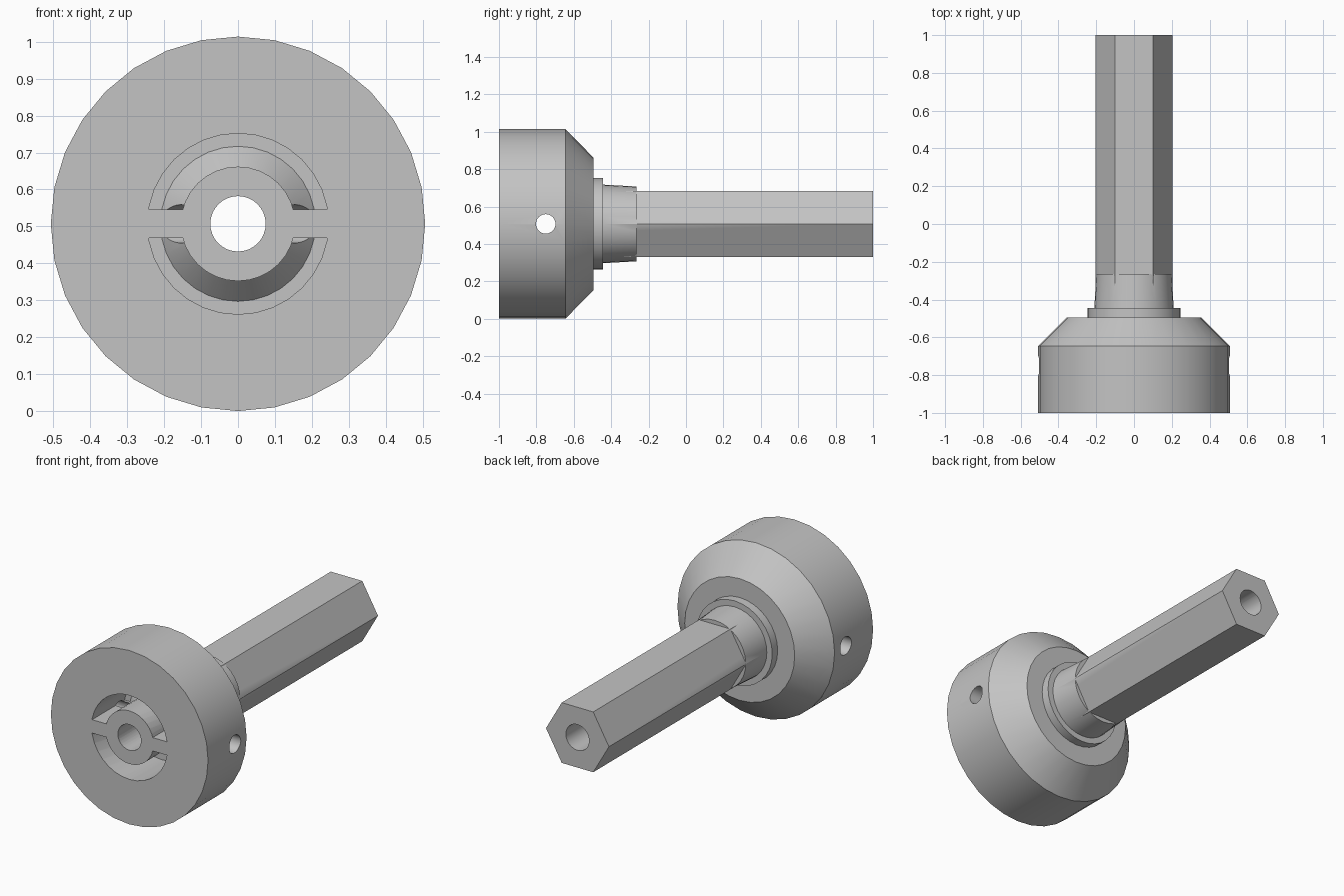
import bpy, bmesh, math
from mathutils import Matrix, Vector

cube = bpy.data.objects.get("Cube")
if cube:
    bpy.data.objects.remove(cube, do_unlink=True)

AXIS_Z = 0.507   # height of the turning axis
HEX_R = 0.203    # corner radius of the shank

steel = bpy.data.materials.new("grey steel")
steel.use_nodes = True
colour = (0.55, 0.55, 0.55, 1)
steel.diffuse_color = colour
steel.node_tree.nodes["Principled BSDF"].inputs["Base Color"].default_value = colour


def finish(name, bm):
    bmesh.ops.recalc_face_normals(bm, faces=bm.faces)
    mesh = bpy.data.meshes.new(name)
    bm.to_mesh(mesh)
    bm.free()
    mesh.materials.append(steel)
    obj = bpy.data.objects.new(name, mesh)
    bpy.context.collection.objects.link(obj)
    return obj


def lathe(name, profile, sides):
    """Turn a closed (radius, y) profile around the long axis."""
    bm = bmesh.new()
    verts = [bm.verts.new((0, y, AXIS_Z + r)) for r, y in profile]
    edges = [bm.edges.new((a, b)) for a, b in zip(verts, verts[1:] + verts[:1])]
    bmesh.ops.spin(bm, geom=verts + edges, cent=(0, 0, AXIS_Z), axis=(0, 1, 0),
                   angle=math.tau, steps=sides, use_merge=True)
    bmesh.ops.remove_doubles(bm, verts=bm.verts, dist=1e-5)
    loose = [e for e in bm.edges if not e.link_faces]
    bmesh.ops.delete(bm, geom=loose, context='EDGES')
    return finish(name, bm)


def rod(name, radius, start, end, sides, direction, offset=(0, 0), turn=0):
    """Prism from start to end along X or Y."""
    bm = bmesh.new()
    along_y = direction == 'Y'
    mid = (start + end) / 2
    place = Vector((0, mid, AXIS_Z)) if along_y else Vector((mid, offset[0], AXIS_Z))
    tilt = Matrix.Rotation(math.pi / 2, 4, 'X' if along_y else 'Y')
    bmesh.ops.create_cone(bm, cap_ends=True, segments=sides, radius1=radius,
                          radius2=radius, depth=end - start,
                          matrix=Matrix.Translation(place) @ tilt @ Matrix.Rotation(turn, 4, 'Z'))
    return finish(name, bm)


def box(name, centre, size):
    bm = bmesh.new()
    bmesh.ops.create_cube(bm, size=1, matrix=Matrix.Translation(centre) @ Matrix.Diagonal((*size, 1)))
    return finish(name, bm)


def combine(target, tool, operation):
    tool.hide_render = True
    mod = target.modifiers.new(operation, 'BOOLEAN')
    mod.operation, mod.solver, mod.object = operation, 'EXACT', tool
    bpy.context.view_layer.objects.active = target
    bpy.ops.object.modifier_apply(modifier=mod.name)
    bpy.data.objects.remove(tool, do_unlink=True)


# Head with chamfered back, collar and slightly tapered neck
body = lathe("tool_body", [(0.04, -1), (0.507, -1), (0.507, -0.645), (0.355, -0.495),
                           (0.245, -0.495), (0.245, -0.445), (0.21, -0.445),
                           (0.2, -0.265), (0.04, -0.265)], 32)

# Hexagonal shank with corners to the left and right
corner_turn = math.pi / 6
shank = rod("shank", HEX_R, -0.42, 1, 6, 'Y')
if max(v.co.x for v in shank.data.vertices) < HEX_R - 0.01:
    shank.data.transform(Matrix.Translation((0, 0, AXIS_Z)) @ Matrix.Rotation(corner_turn, 4, 'Y')
                         @ Matrix.Translation((0, 0, -AXIS_Z)))
combine(body, shank, 'UNION')

# Two curved slots in the front, parted by a level bar
slots = lathe("slot_cutter", [(0.155, -1.1), (0.245, -1.1), (0.245, -0.7),
                              (0.21, -0.7), (0.155, -0.76)], 32)
combine(slots, box("bar_cutter", (0, -0.9, AXIS_Z), (1, 1, 0.078)), 'DIFFERENCE')
combine(body, slots, 'DIFFERENCE')

# Long bore and cross hole
combine(body, rod("bore_cutter", 0.075, -1.2, 1.2, 32, 'Y'), 'DIFFERENCE')
combine(body, rod("cross_hole_cutter", 0.052, -0.8, 0.8, 32, 'X', (-0.75, 0)), 'DIFFERENCE')

# Smooth turned surfaces, crisp edges
bpy.ops.object.select_all(action='DESELECT')
body.select_set(True)
bpy.context.view_layer.objects.active = body
bpy.ops.object.shade_smooth_by_angle(angle=math.radians(25))
